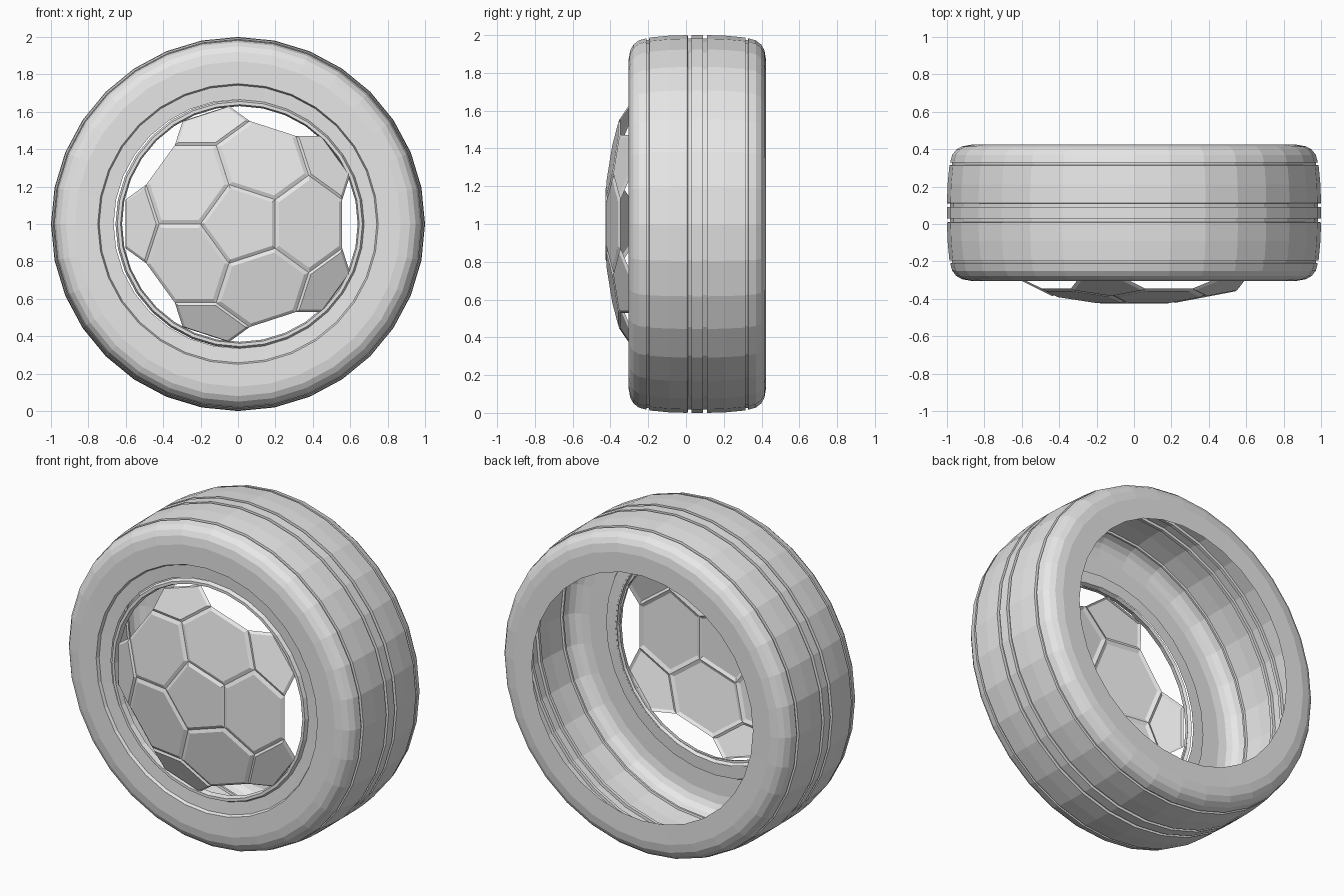
import bpy, math
from math import pi, sin, cos
from mathutils import Vector

if "Cube" in bpy.data.objects:
    bpy.data.objects.remove(bpy.data.objects["Cube"])

SIDES = 32

grey = bpy.data.materials.new("plain grey")
grey.diffuse_color = (0.8, 0.8, 0.8, 1)
grey.use_nodes = True
grey.node_tree.nodes["Principled BSDF"].inputs["Base Color"].default_value = grey.diffuse_color


def make(name, verts, faces):
    mesh = bpy.data.meshes.new(name)
    mesh.from_pydata(verts, [], faces)
    mesh.materials.append(grey)
    obj = bpy.data.objects.new(name, mesh)
    bpy.context.collection.objects.link(obj)
    return obj


def revolve(name, profile, cx=0.0):
    """Spin (y, radius) points, listed front to back, about the wheel axle."""
    verts, faces = [], []
    for y, r in profile:
        for k in range(SIDES):
            a = 2 * pi * k / SIDES
            verts.append((cx + r * cos(a), y, 1 + r * sin(a)))
    for i in range(len(profile) - 1):
        for k in range(SIDES):
            a, b = i * SIDES + k, i * SIDES + (k + 1) % SIDES
            faces.append((a, b, b + SIDES, a + SIDES))
    return make(name, verts, faces)


# tyre: half section from centre line to bead, mirrored about its middle plane
half = [(0.03, 1.0), (0.031, 0.983), (0.05, 0.983), (0.051, 1.0), (0.15, 0.997),
        (0.254, 0.987), (0.256, 0.974), (0.268, 0.974), (0.27, 0.983),
        (0.31, 0.972), (0.338, 0.95), (0.355, 0.92), (0.364, 0.87), (0.363, 0.75)]
MID = 0.06
revolve("tyre", [(MID - d, r) for d, r in reversed(half)] + [(MID + d, r) for d, r in half])

# rim: shallow recessed ring with a small raised lip around the opening
revolve("rim_ring", [(-0.303, 0.75), (-0.285, 0.742), (-0.28, 0.665)])
revolve("rim_lip", [(-0.28, 0.665), (-0.302, 0.655), (-0.302, 0.638), (-0.27, 0.63)], 0.01)

# hub cap: flattened dome of one pentagon, five hexagons and five outer pentagons
EDGE, FLAT, CX = 0.26, 0.0647, 0.02


def dome(x, z, h, turn):
    """Unit-edge dome point, turned about the axle and flattened in depth."""
    c, s = cos(turn), sin(turn)
    return Vector((CX + EDGE * (x * c - z * s), -0.414 + FLAT * (2.327 - h),
                   1 + EDGE * (x * s + z * c)))


panels = [[dome(0.851, 0, 2.327, math.radians(36 + 72 * k)) for k in range(5)]]
for k in range(5):
    t = math.radians(72 * k)
    c36, s36 = cos(pi / 5), sin(pi / 5)
    # hexagon beside one edge of the middle pentagon
    panels.append([dome(0.851 * c36, -0.5, 2.327, t), dome(1.701 * c36, -1.701 * s36, 1.802, t),
                   dome(2.065, -0.5, 1.276, t), dome(2.065, 0.5, 1.276, t),
                   dome(1.701 * c36, 1.701 * s36, 1.802, t), dome(0.851 * c36, 0.5, 2.327, t)])
    # outer pentagon beyond one corner of the middle pentagon
    t += pi / 5
    sx, sz = 2.065 * c36 + 0.5 * s36, 2.065 * s36 - 0.5 * c36
    panels.append([dome(1.701, 0, 1.802, t), dome(sx, -sz, 1.276, t), dome(2.39, -0.5, 0.425, t),
                   dome(2.39, 0.5, 0.425, t), dome(sx, sz, 1.276, t)])

# each panel is raised with sloping borders that form the seams
verts, faces = [], []
for loop in panels:
    n, start = len(loop), len(verts)
    mid = sum(loop, Vector()) / n
    normal = (loop[1] - loop[0]).cross(loop[2] - loop[0]).normalized()
    verts += loop
    verts += [mid + (p - mid) * 0.9 + normal * 0.011 for p in loop]
    faces.append([start + n + i for i in range(n)])
    for i in range(n):
        j = (i + 1) % n
        faces.append([start + i, start + j, start + n + j, start + n + i])
make("hub_cap", verts, faces)
